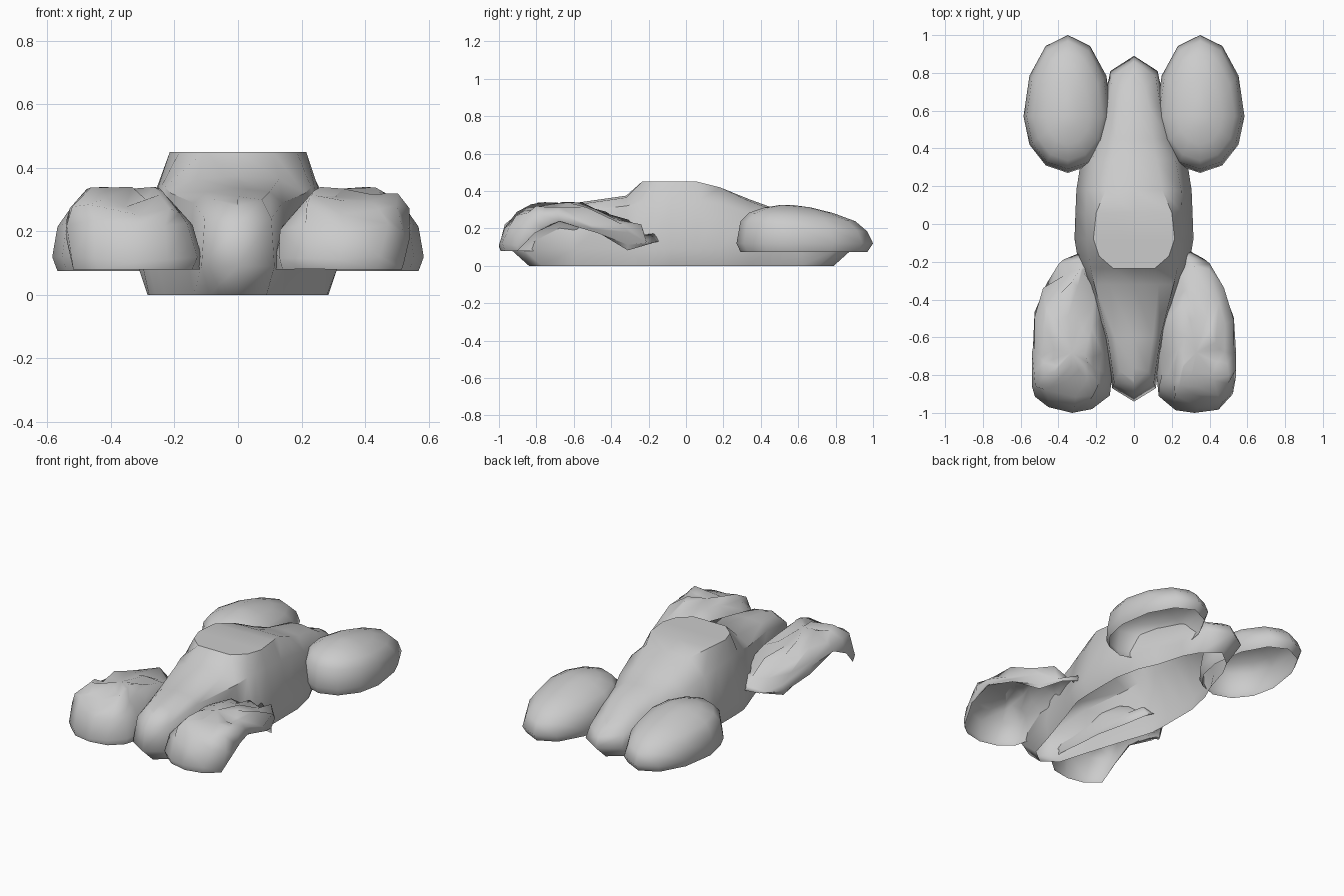
import bpy, bmesh, math, random

cube = bpy.data.objects.get("Cube")
if cube:
    bpy.data.objects.remove(cube)

grey = bpy.data.materials.new("plain grey")
grey.use_nodes = True
grey.diffuse_color = (0.6, 0.6, 0.6, 1)
grey.node_tree.nodes["Principled BSDF"].inputs["Base Color"].default_value = (0.6, 0.6, 0.6, 1)


def finish(bm, name, angle):
    bmesh.ops.remove_doubles(bm, verts=bm.verts, dist=0.0005)
    bmesh.ops.recalc_face_normals(bm, faces=bm.faces)
    # open shells must face outward: the highest face points up
    bm.faces.ensure_lookup_table()
    if max(bm.faces, key=lambda f: f.calc_center_median().z).normal.z < 0:
        bmesh.ops.reverse_faces(bm, faces=bm.faces)
    mesh = bpy.data.meshes.new(name)
    bm.to_mesh(mesh)
    bm.free()
    mesh.materials.append(grey)
    ob = bpy.data.objects.new(name, mesh)
    bpy.context.collection.objects.link(ob)
    bpy.ops.object.select_all(action='DESELECT')
    ob.select_set(True)
    bpy.context.view_layer.objects.active = ob
    bpy.ops.object.shade_smooth_by_angle(angle=math.radians(angle))
    return ob


def skin(bm, rows, closed):
    """Join rows of equal point counts with quads."""
    grid = [[bm.verts.new(p) for p in row] for row in rows]
    n = len(grid[0])
    for a, b in zip(grid, grid[1:]):
        for i in range(n if closed else n - 1):
            j = (i + 1) % n
            bm.faces.new((a[i], a[j], b[j], b[i]))


# Body, open underneath
# Stations: y, sill, flank and shoulder widths, shoulder z, top width, top z, end rake
stations = [
    (-0.94, 0, 0, 0, 0.22, 0, 0.28, 1),
    (-0.87, 0.09, 0.115, 0.105, 0.24, 0.075, 0.3, 1),
    (-0.6, 0.14, 0.155, 0.14, 0.29, 0.1, 0.325, 0),
    (-0.32, 0.23, 0.25, 0.21, 0.32, 0.13, 0.365, 0),
    (-0.235, 0.26, 0.28, 0.23, 0.34, 0.11, 0.45, 0),
    (-0.17, 0.28, 0.3, 0.24, 0.345, 0.185, 0.45, 0),
    (-0.08, 0.285, 0.315, 0.25, 0.345, 0.215, 0.45, 0),
    (0.06, 0.285, 0.31, 0.255, 0.34, 0.2, 0.45, 0),
    (0.18, 0.285, 0.305, 0.25, 0.33, 0.15, 0.42, 0),
    (0.34, 0.25, 0.28, 0.22, 0.28, 0.12, 0.345, 0),
    (0.45, 0.2, 0.22, 0.18, 0.25, 0.1, 0.305, 0),
    (0.62, 0.15, 0.165, 0.14, 0.22, 0.08, 0.275, 0),
    (0.81, 0.1, 0.125, 0.115, 0.16, 0.06, 0.215, -1),
    (0.89, 0, 0, 0, 0.15, 0, 0.19, -1),
]
rows = []
for y, sill, flank, shoulder, zs, top, zt, rake in stations:
    crown = 0 if zt > 0.4 else 0.01
    half = [(sill, y + 0.1 * rake, 0), (flank, y, 0.09),
            (shoulder, y + 0.03 * rake, zs), (top, y + 0.09 * rake, zt),
            (0, y + 0.11 * rake, zt + crown)]
    rows.append(half + [(-x, yy, z) for x, yy, z in reversed(half[:-1])])
bm = bmesh.new()
skin(bm, rows, False)
body = finish(bm, "body", 38)

# Keep the nose and tail softly rounded
points = body.data.vertices
for edge in body.data.edges:
    if all(abs(points[v].co.y) > 0.58 for v in edge.vertices):
        edge.use_edge_sharp = False


def shell(centre, rx, front, rear, levels, tilt, count):
    """Open-bottomed dome of elliptical rings, tilted along y."""
    rings = []
    for s, z in levels:
        ring = []
        for i in range(count):
            a = math.tau * i / count
            dx = math.sin(a) * rx * s
            dy = math.cos(a) * s * (rear if math.cos(a) > 0 else front)
            drop = tilt * dy if z > 0.15 else 0
            ring.append((centre[0] + dx, centre[1] + dy, z - drop))
        rings.append(ring)
    return rings


# Smooth rear fenders
rear_levels = [(0.93, 0.075), (1, 0.12), (0.93, 0.215), (0.78, 0.265),
               (0.5, 0.3), (0.22, 0.32), (0, 0.325)]
for side, name in ((1, "left"), (-1, "right")):
    bm = bmesh.new()
    skin(bm, shell((0.35 * side, 0.57), 0.235, 0.3, 0.43, rear_levels, 0.08, 12), True)
    finish(bm, name + "_rear_fender", 75)


def crumple(p, amount, rng):
    """Square off, taper, dent and arch one point of a front fender."""
    x, y, z = p
    # squarer plan at the leading end, leaning back as it rises
    if y < -0.7:
        x = 0.33 + (x - 0.33) * (1 + 1.6 * (-0.7 - y))
        y += 0.3 * max(0, z - 0.12) * (-0.7 - y) / 0.3
    # narrow and sink the trailing end
    back = max(0, (y + 0.5) / 0.35)
    x -= 0.04 * back * (x > 0.28)
    z -= max(0, z - 0.13) * 0.35 * back
    # outer side stands steep, inner side rolls over
    x += 0.15 * max(0, z - 0.1) * (x > 0.33)
    x += rng.uniform(-amount, amount) * 0.8
    y += rng.uniform(-amount, amount) * 0.8
    z += rng.uniform(-1.3 * amount, 0.8 * amount)
    # wheel arch on the outer side, lifted trailing tip
    reach = 1 - ((y + 0.64) / 0.21) ** 2
    if x > 0.38 and reach > 0:
        z = max(z, 0.08 + 0.16 * math.sqrt(reach))
    z = max(z, 0.08 + 0.05 * max(0, min(1, (y + 0.32) / 0.17)))
    inner = 0.115 + 0.9 * max(0, z - 0.19)
    return min(0.54, max(inner, x)), max(-1, y), min(0.34, z)


# Crumpled front fenders with an open wheel arch
front_levels = [(0.98, 0.08), (1, 0.12), (0.96, 0.2), (0.86, 0.265),
                (0.66, 0.305), (0.36, 0.33), (0, 0.335)]
dents = (0.003, 0.014, 0.026, 0.03, 0.034, 0.03, 0)
for side, name in ((1, "left"), (-1, "right")):
    rng = random.Random(11 + side)
    rings = shell((0.33, -0.68), 0.205, 0.32, 0.53, front_levels, 0.07, 16)
    rings = [[crumple(p, amount, rng) for p in ring] for ring, amount in zip(rings, dents)]
    bm = bmesh.new()
    skin(bm, [[(side * x, y, z) for x, y, z in ring] for ring in rings], True)
    finish(bm, name + "_front_fender", 180)
